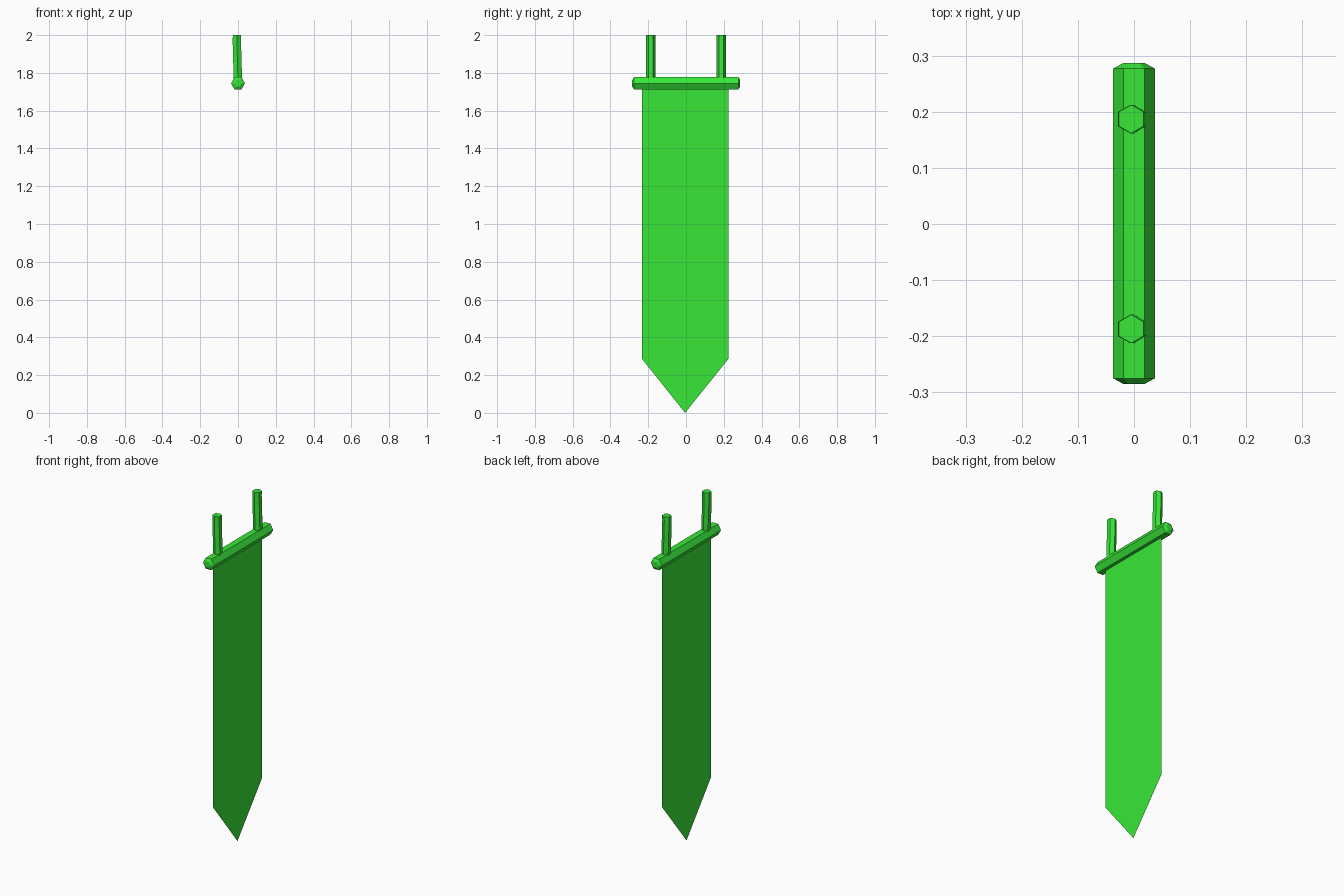
import bpy, bmesh, math
from mathutils import Vector

if "Cube" in bpy.data.objects:
    bpy.data.objects.remove(bpy.data.objects["Cube"])

green = bpy.data.materials.new("green")
green.diffuse_color = (0.04, 0.8, 0.04, 1)
green.use_nodes = True
green.node_tree.nodes["Principled BSDF"].inputs["Base Color"].default_value = green.diffuse_color


def finish(name, bm):
    mesh = bpy.data.meshes.new(name)
    bm.to_mesh(mesh)
    bm.free()
    mesh.materials.append(green)
    obj = bpy.data.objects.new(name, mesh)
    bpy.context.collection.objects.link(obj)
    return obj


def hex_loft(name, rings, u, v):
    """Skin capped hexagonal rings (centre, radius); u points at a corner."""
    bm = bmesh.new()
    u, v = Vector(u), Vector(v)
    loops = []
    for centre, r in rings:
        loops.append([bm.verts.new(Vector(centre)
                      + r * (math.cos(i * math.pi / 3) * u + math.sin(i * math.pi / 3) * v))
                      for i in range(6)])
    for a, b in zip(loops, loops[1:]):
        for i in range(6):
            j = (i + 1) % 6
            bm.faces.new((a[i], a[j], b[j], b[i]))
    bm.faces.new(loops[0][::-1])
    bm.faces.new(loops[-1])
    bmesh.ops.recalc_face_normals(bm, faces=bm.faces)
    return finish(name, bm)


# Hanging cloth: a single flat sheet with a pointed lower end
bm = bmesh.new()
outline = [(-0.005, 0), (0.224, 0.285), (0.224, 1.745), (-0.232, 1.745), (-0.232, 0.285)]
bm.faces.new([bm.verts.new((0, y, z)) for y, z in outline])
finish("banner_cloth", bm)

# Horizontal rod with chamfered ends
rod = [(-0.285, 0.019), (-0.275, 0.037), (0.277, 0.037), (0.287, 0.019)]
hex_loft("cross_rod", [((0, y, 1.745), r) for y, r in rod], (1, 0, 0), (0, 0, 1))

# Two slightly leaning hangers, mirrored across y
hanger = [(0.0, 1.75), (-0.0065, 1.975), (-0.005, 2.0)]
post = hex_loft("hangers", [((x, 0.187, z), 0.0255) for x, z in hanger], (0, 1, 0), (1, 0, 0))
mirror = post.modifiers.new("mirror", 'MIRROR')
mirror.use_axis = (False, True, False)
